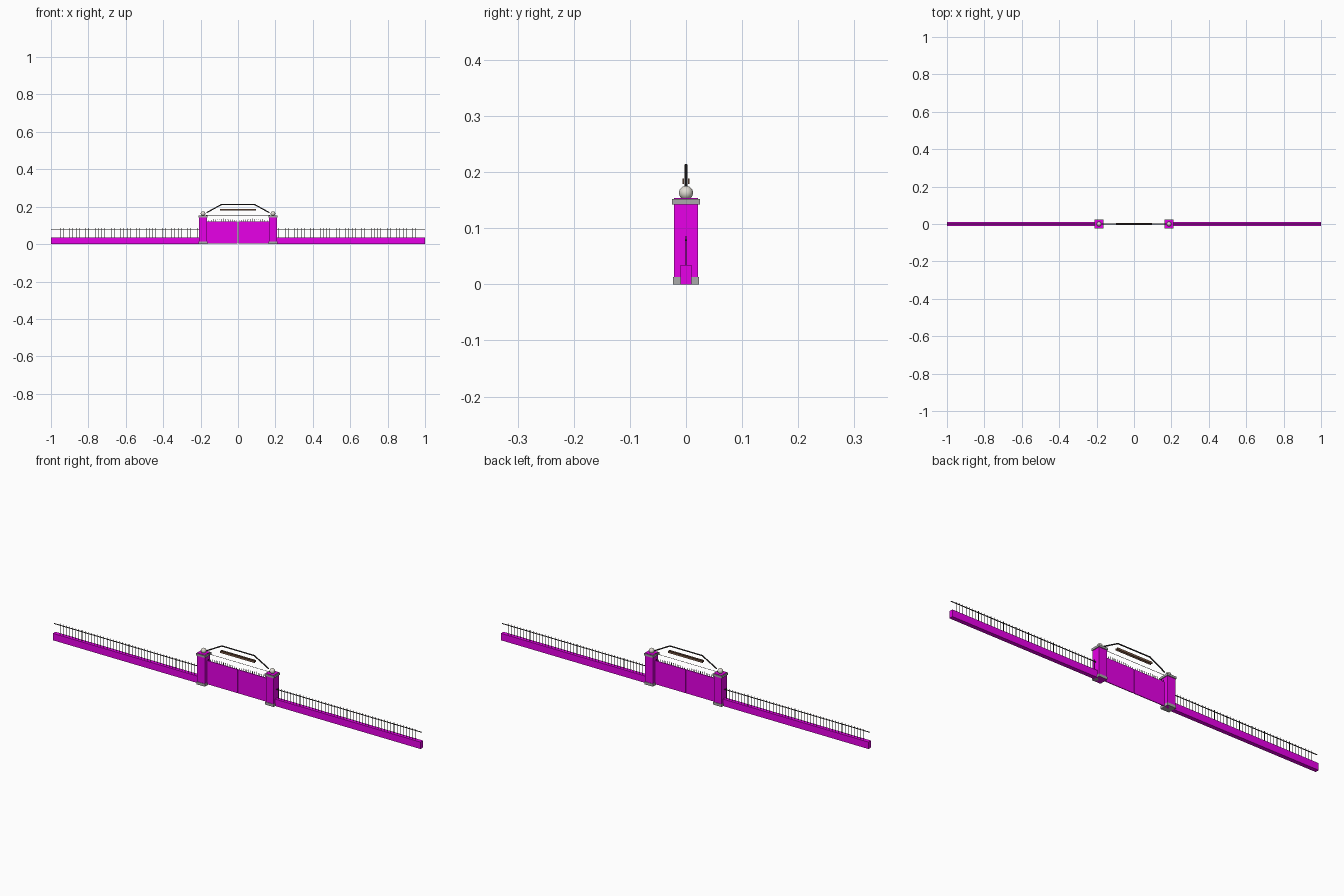
import bpy, bmesh, math
from mathutils import Vector, Matrix

if "Cube" in bpy.data.objects:
    bpy.data.objects.remove(bpy.data.objects["Cube"])


def material(name, rgb):
    m = bpy.data.materials.new(name)
    m.diffuse_color = (*rgb, 1)
    m.use_nodes = True
    m.node_tree.nodes["Principled BSDF"].inputs["Base Color"].default_value = m.diffuse_color
    return m


MAGENTA = material("magenta_paint", (0.8, 0.0, 0.8))
IRON = material("black_iron", (0.03, 0.025, 0.025))
STONE = material("pale_stone", (0.75, 0.72, 0.65))
GREY = material("grey_stone", (0.4, 0.4, 0.4))
BROWN = material("brown_sign", (0.2, 0.1, 0.06))


def finish(name, bm, mat):
    me = bpy.data.meshes.new(name)
    bm.to_mesh(me)
    bm.free()
    me.materials.append(mat)
    ob = bpy.data.objects.new(name, me)
    bpy.context.collection.objects.link(ob)
    return ob


def add_box(bm, x0, x1, y0, y1, z0, z1):
    mat = (Matrix.Translation(((x0 + x1) / 2, (y0 + y1) / 2, (z0 + z1) / 2))
           @ Matrix.Diagonal((x1 - x0, y1 - y0, z1 - z0, 1)))
    bmesh.ops.create_cube(bm, size=1, matrix=mat)


def box(name, x0, x1, half_y, z0, z1, mat):
    bm = bmesh.new()
    add_box(bm, x0, x1, -half_y, half_y, z0, z1)
    return finish(name, bm, mat)


def add_rod(bm, a, b, r, r2=None, sides=6):
    a, b = Vector(a), Vector(b)
    d = b - a
    mat = (Matrix.Translation((a + b) / 2)
           @ d.to_track_quat('Z', 'Y').to_matrix().to_4x4())
    bmesh.ops.create_cone(bm, cap_ends=True, segments=sides, radius1=r,
                          radius2=r if r2 is None else r2,
                          depth=d.length, matrix=mat)


def mirrored(ob):
    mod = ob.modifiers.new("mirror", 'MIRROR')
    mod.use_axis[0] = True
    return ob


PX = 0.187  # pillar centre

# Low boundary walls
mirrored(box("boundary_wall", PX + 0.02, 1.0, 0.01, 0.0, 0.034, MAGENTA))

# Railings on the walls
bm = bmesh.new()
COUNT = 45
for i in range(COUNT):
    x = 0.218 + (0.968 - 0.218) * i / (COUNT - 1)
    add_rod(bm, (x, 0, 0.03), (x, 0, 0.086), 0.0012)
add_box(bm, PX + 0.02, 1.0, -0.0015, 0.0015, 0.077, 0.080)
mirrored(finish("wall_railing", bm, IRON))

# Gate pillars with plinth, cap and ball
mirrored(box("pillar_shaft", PX - 0.021, PX + 0.021, 0.021, 0.0, 0.154, MAGENTA))
mirrored(box("pillar_plinth", PX - 0.023, PX + 0.023, 0.023, 0.0, 0.013, GREY))
mirrored(box("pillar_cap", PX - 0.025, PX + 0.025, 0.025, 0.142, 0.152, GREY))
bm = bmesh.new()
bmesh.ops.create_uvsphere(bm, u_segments=24, v_segments=14, radius=0.0125,
                          matrix=Matrix.Translation((PX, 0, 0.163)))
for f in bm.faces:
    f.smooth = True
mirrored(finish("pillar_ball", bm, STONE))

# Gate leaves
mirrored(box("gate_leaf", 0.002, PX - 0.02, 0.002, 0.004, 0.120, MAGENTA))

# Spikes along the gate tops
bm = bmesh.new()
SPIKES = 16
for i in range(SPIKES):
    x = 0.008 + 0.152 * i / (SPIKES - 1)
    tip = 0.130 + 0.006 * math.sin(math.pi * i / (SPIKES - 1))
    add_rod(bm, (x, 0, 0.116), (x, 0, tip - 0.006), 0.0012)
    add_rod(bm, (x, 0, tip - 0.006), (x, 0, tip), 0.0018, 0.0)
mirrored(finish("gate_spikes", bm, IRON))

# Faceted overhead arch and its tie bar
bm = bmesh.new()
path = [(-0.168, 0, 0.168), (-0.088, 0, 0.212), (0.088, 0, 0.212), (0.168, 0, 0.168)]
for a, b in zip(path, path[1:]):
    add_rod(bm, a, b, 0.003, sides=8)
finish("overhead_arch", bm, IRON)
bm = bmesh.new()
add_rod(bm, (-0.17, 0, 0.154), (0.17, 0, 0.154), 0.001)
finish("arch_tie_bar", bm, IRON)

# Plain sign strips, front and back
bm = bmesh.new()
for y in (-0.005, 0.005):
    add_box(bm, -0.095, 0.095, y - 0.001, y + 0.001, 0.179, 0.189)
finish("sign_strips", bm, BROWN)
